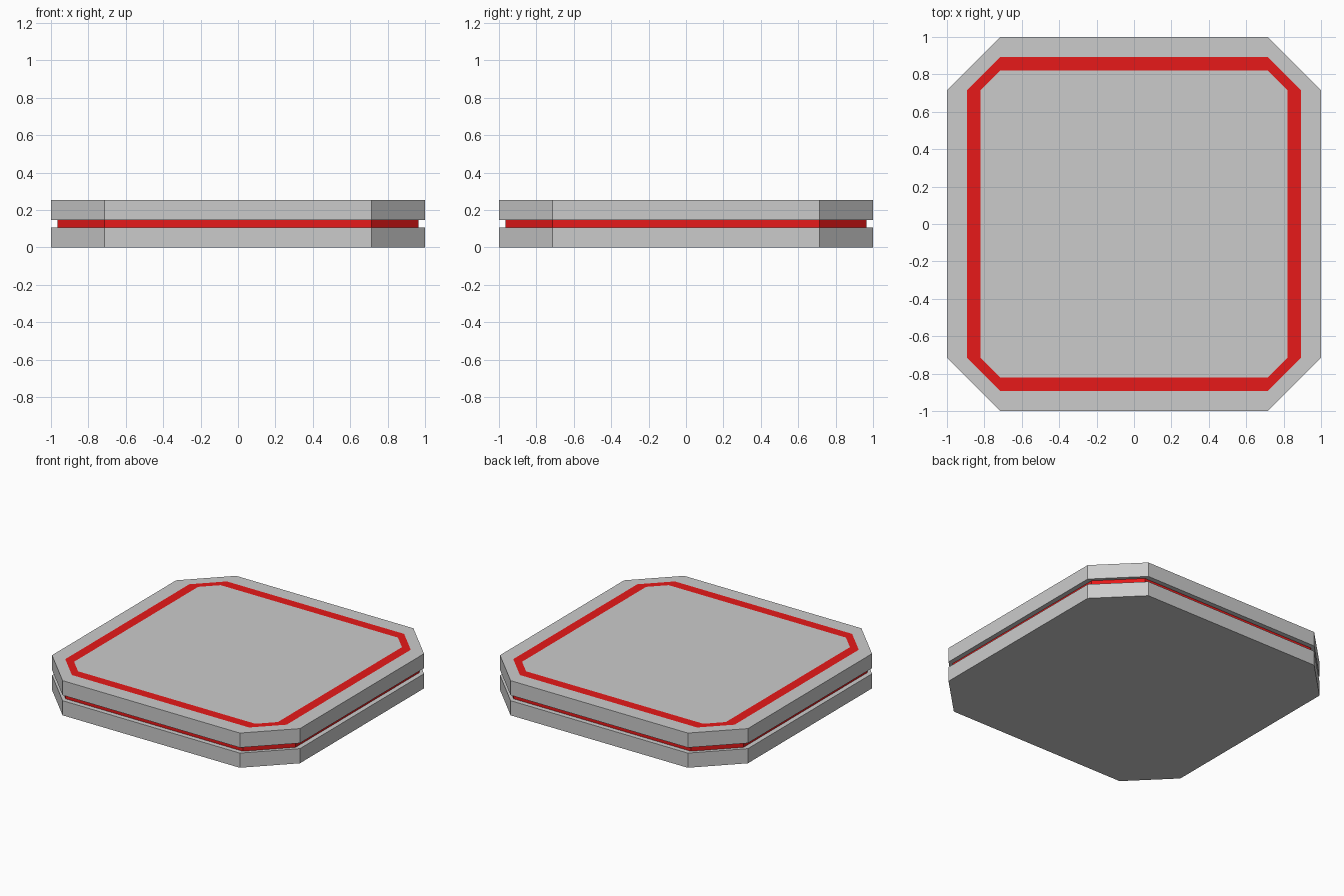
import bpy

if "Cube" in bpy.data.objects:
    bpy.data.objects.remove(bpy.data.objects["Cube"])

CORNER = 0.715  # where every straight side ends and the 45-degree corner starts

red = bpy.data.materials.new("red")
red.diffuse_color = (0.8, 0.01, 0.01, 1)
red.use_nodes = True
red.node_tree.nodes["Principled BSDF"].inputs["Base Color"].default_value = red.diffuse_color


def octagon(half, z):
    """Counter-clockwise square outline with cut corners."""
    c = CORNER
    return [(c, -half, z), (half, -c, z), (half, c, z), (c, half, z),
            (-c, half, z), (-half, c, z), (-half, -c, z), (-c, -half, z)]


def shell(name, profile, cap_bottom=False, cap_top=False, material=None):
    """Skin a stack of (half width, height) outlines, ordered bottom to top."""
    verts = [v for half, z in profile for v in octagon(half, z)]
    faces = []
    for k in range(len(profile) - 1):
        a, b = 8 * k, 8 * (k + 1)
        for i in range(8):
            j = (i + 1) % 8
            faces.append((a + i, a + j, b + j, b + i))
    if cap_bottom:
        faces.append(tuple(reversed(range(8))))
    if cap_top:
        faces.append(tuple(range(len(verts) - 8, len(verts))))
    mesh = bpy.data.meshes.new(name)
    mesh.from_pydata(verts, [], faces)
    mesh.update()
    if material:
        mesh.materials.append(material)
    obj = bpy.data.objects.new(name, mesh)
    bpy.context.collection.objects.link(obj)
    return obj


# Lower half, up to the lower lip of the side groove
shell("lower_plate", [(1, 0), (1, 0.107), (0.965, 0.107)], cap_bottom=True)
# Red strip at the bottom of the groove
shell("groove_strip", [(0.965, 0.107), (0.965, 0.147)], material=red)
# Upper half, from the groove to the outer rim of the top
shell("upper_plate", [(0.965, 0.147), (1, 0.147), (1, 0.253), (0.893, 0.253)])
# Red line set flush into the top, and the panel it encloses
shell("top_line", [(0.893, 0.253), (0.822, 0.253)], material=red)
shell("top_panel", [(0.822, 0.253)], cap_top=True)
